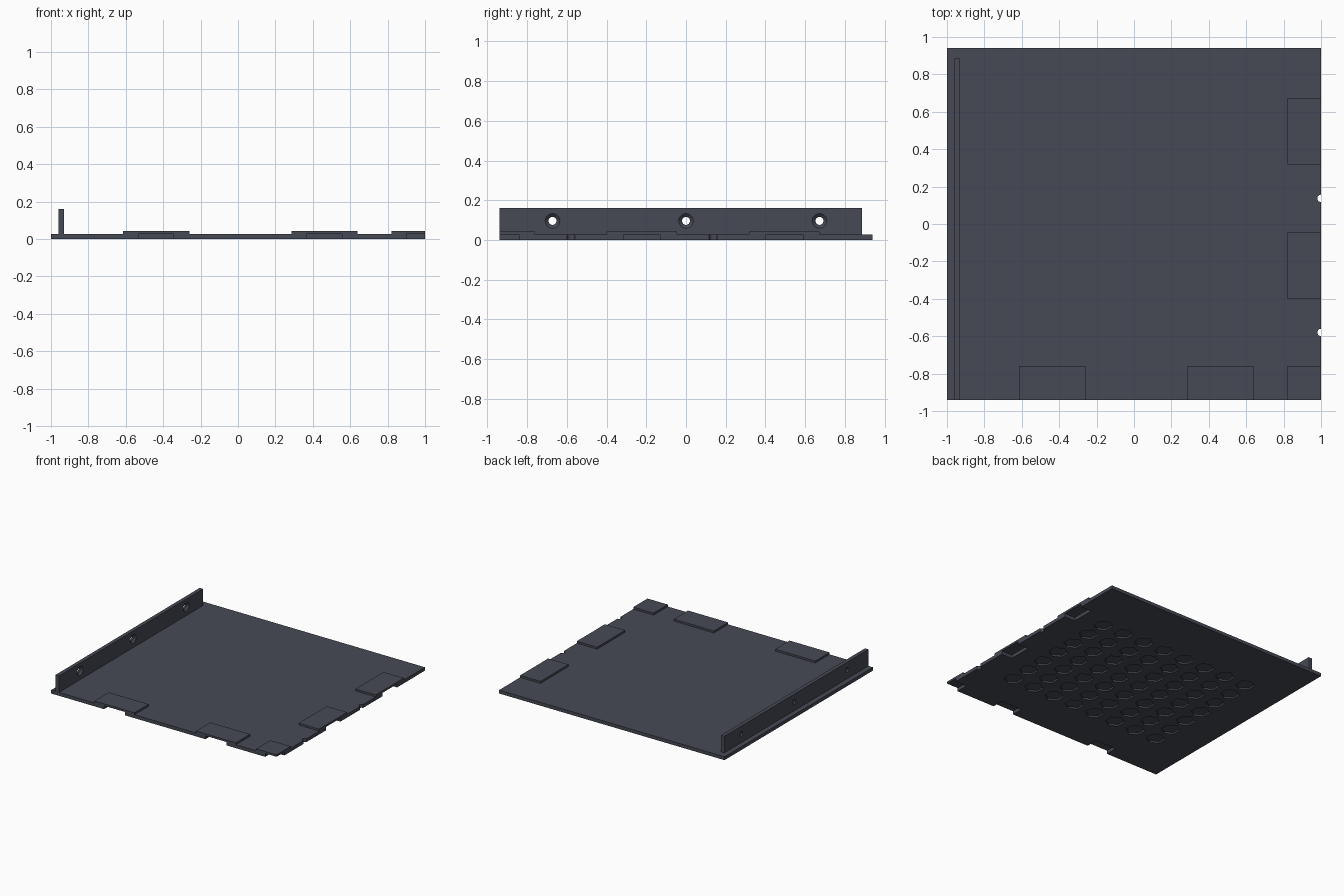
import bpy, bmesh, math
from mathutils import Matrix, Vector

if "Cube" in bpy.data.objects:
    bpy.data.objects.remove(bpy.data.objects["Cube"])

slate = bpy.data.materials.new("dark_slate")
slate.diffuse_color = (0.062, 0.068, 0.09, 1)
slate.use_nodes = True
slate.node_tree.nodes["Principled BSDF"].inputs["Base Color"].default_value = slate.diffuse_color

PLATE_T, PAD_TOP = 0.027, 0.043
X, Y = 1.0, 0.94


def make(name, bm, helper=False):
    bmesh.ops.recalc_face_normals(bm, faces=bm.faces)
    me = bpy.data.meshes.new(name)
    bm.to_mesh(me)
    bm.free()
    me.materials.append(slate)
    ob = bpy.data.objects.new(name, me)
    bpy.context.collection.objects.link(ob)
    if helper:
        ob.hide_render = True
        ob.hide_viewport = True
    return ob


def add_box(bm, x0, x1, y0, y1, z0, z1):
    m = Matrix.Translation(((x0 + x1) / 2, (y0 + y1) / 2, (z0 + z1) / 2))
    m = m @ Matrix.Diagonal((x1 - x0, y1 - y0, z1 - z0, 1))
    bmesh.ops.create_cube(bm, size=1, matrix=m)


def add_prism(bm, sides, r, x, y, z0, z1):
    m = Matrix.Translation((x, y, (z0 + z1) / 2))
    bmesh.ops.create_cone(bm, cap_ends=True, segments=sides, radius1=r,
                          radius2=r, depth=z1 - z0, matrix=m)


def add_countersunk_hole(bm, y, z, sides=24):
    # rings along x: straight bore that flares towards the tray
    rings = []
    for x, r in ((-1.0, 0.02), (-0.945, 0.02), (-0.93, 0.037), (-0.91, 0.037)):
        rings.append([bm.verts.new((x, y + r * math.cos(2 * math.pi * i / sides),
                                    z + r * math.sin(2 * math.pi * i / sides)))
                      for i in range(sides)])
    for a, b in zip(rings, rings[1:]):
        for i in range(sides):
            j = (i + 1) % sides
            bm.faces.new((a[i], a[j], b[j], b[i]))
    bm.faces.new(rings[0])
    bm.faces.new(rings[-1])


def cut(ob, cutter):
    mod = ob.modifiers.new("cut", 'BOOLEAN')
    mod.operation = 'DIFFERENCE'
    mod.solver = 'EXACT'
    mod.object = cutter


# base plate
bm = bmesh.new()
add_box(bm, -X, X, -Y, Y, 0, PLATE_T)
plate = make("base_plate", bm)

# pads over the joints: (x0, x1, y0, y1)
front = [(-0.615, -0.26, -Y, -0.76), (0.285, 0.64, -Y, -0.76)]
side = [(0.82, X, -0.40, -0.045), (0.82, X, 0.318, 0.673)]
corner = (0.82, X, -Y, -0.76)
for i, (x0, x1, y0, y1) in enumerate(front + side + [corner]):
    bm = bmesh.new()
    add_box(bm, x0, x1, y0, y1, PLATE_T, PAD_TOP)
    make(f"joint_pad_{i + 1}", bm)

# joint sockets under the pads, and round edge notches
M = 0.085
bm = bmesh.new()
for x0, x1, y0, y1 in front:
    add_box(bm, x0 + M, x1 - M, y0 - 0.05, y1 - M, -0.05, 0.1)
for x0, x1, y0, y1 in side:
    add_box(bm, x0 + M, x1 + 0.05, y0 + M, y1 - M, -0.05, 0.1)
add_box(bm, 0.9, X + 0.05, -Y - 0.05, -0.84, -0.05, 0.1)
for y in (-0.58, 0.137):
    add_prism(bm, 20, 0.02, X, y, -0.05, 0.1)
cut(plate, make("socket_cutter", bm, True))

# hexagonal recesses on the underside
bm = bmesh.new()
for i in range(8):
    for j in range(7):
        add_prism(bm, 6, 0.07, 0.02 + (i - 3.5) * 0.194,
                  -0.03 + (j - 3) * 0.17, -0.05, 0.013)
cut(plate, make("hex_cutter", bm, True))

# upright mounting flange with three screw holes
bm = bmesh.new()
add_box(bm, -0.96, -0.93, -Y, 0.885, PLATE_T, 0.16)
flange = make("mounting_flange", bm)
bm = bmesh.new()
for y in (-0.672, 0, 0.672):
    add_countersunk_hole(bm, y, 0.096)
cut(flange, make("hole_cutter", bm, True))
